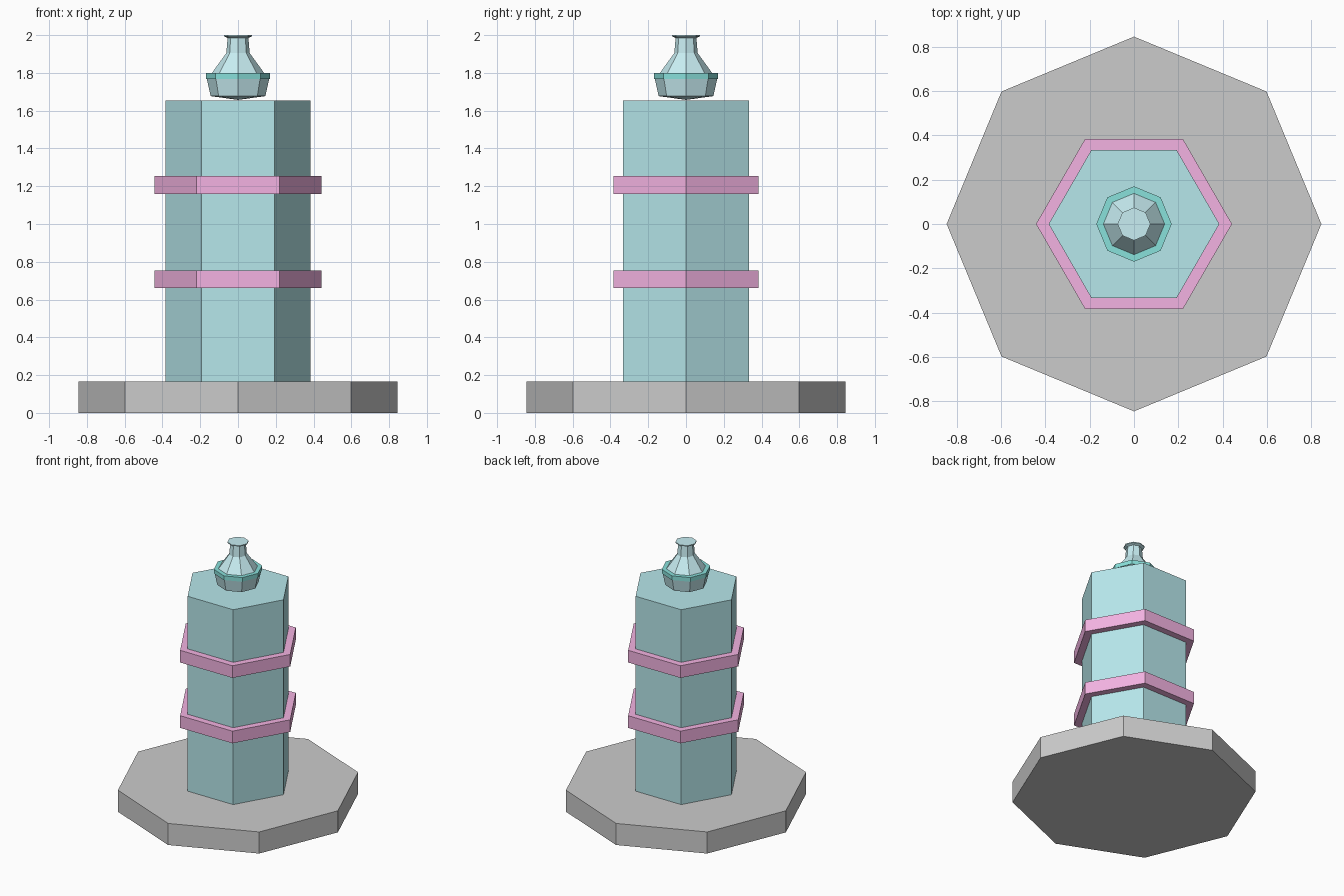
import bpy, bmesh
from math import cos, sin, tau

if "Cube" in bpy.data.objects:
    bpy.data.objects.remove(bpy.data.objects["Cube"])


def material(name, rgb):
    m = bpy.data.materials.new(name)
    m.diffuse_color = (*rgb, 1)
    m.use_nodes = True
    m.node_tree.nodes["Principled BSDF"].inputs["Base Color"].default_value = m.diffuse_color
    return m


def lathe(name, sides, profile, mat=None):
    """Spin (radius, z) points into a closed faceted solid; radius 0 makes a tip."""
    bm = bmesh.new()
    rings = []
    for r, z in profile:
        if r == 0:
            rings.append([bm.verts.new((0, 0, z))] * sides)
        else:
            rings.append([bm.verts.new((r * cos(tau * i / sides), r * sin(tau * i / sides), z))
                          for i in range(sides)])
    for a, b in zip(rings, rings[1:]):
        for i in range(sides):
            j = (i + 1) % sides
            bm.faces.new(dict.fromkeys((a[i], a[j], b[j], b[i])))
    for ring in (rings[0], rings[-1]):
        if ring[0] is not ring[1]:
            bm.faces.new(ring)
    bmesh.ops.recalc_face_normals(bm, faces=bm.faces)
    mesh = bpy.data.meshes.new(name)
    bm.to_mesh(mesh)
    bm.free()
    if mat:
        mesh.materials.append(mat)
    obj = bpy.data.objects.new(name, mesh)
    bpy.context.collection.objects.link(obj)
    return obj


def prism(name, sides, r, z0, z1, mat=None):
    return lathe(name, sides, [(r, z0), (r, z1)], mat)


aqua = material("aqua", (0.47, 0.80, 0.83))
pink = material("pink", (0.90, 0.45, 0.76))
teal = material("teal", (0.25, 0.75, 0.71))
pale = material("pale_aqua", (0.58, 0.86, 0.90))

# octagonal base and hexagonal column
prism("base", 8, 0.845, 0, 0.165)
prism("column", 6, 0.385, 0.165, 1.655, aqua)

# pink bands around the column
for label, z in (("lower", 0.66), ("upper", 1.16)):
    prism(f"{label}_band", 6, 0.442, z, z + 0.093, pink)

# finial: bowl and flared neck, with a collar between them
lathe("finial", 8, [(0, 1.657), (0.145, 1.677), (0.165, 1.768), (0.138, 1.80),
                    (0.062, 1.905), (0.055, 1.985), (0.074, 1.993), (0.074, 2.0)], pale)
prism("finial_collar", 8, 0.17, 1.768, 1.80, teal)
